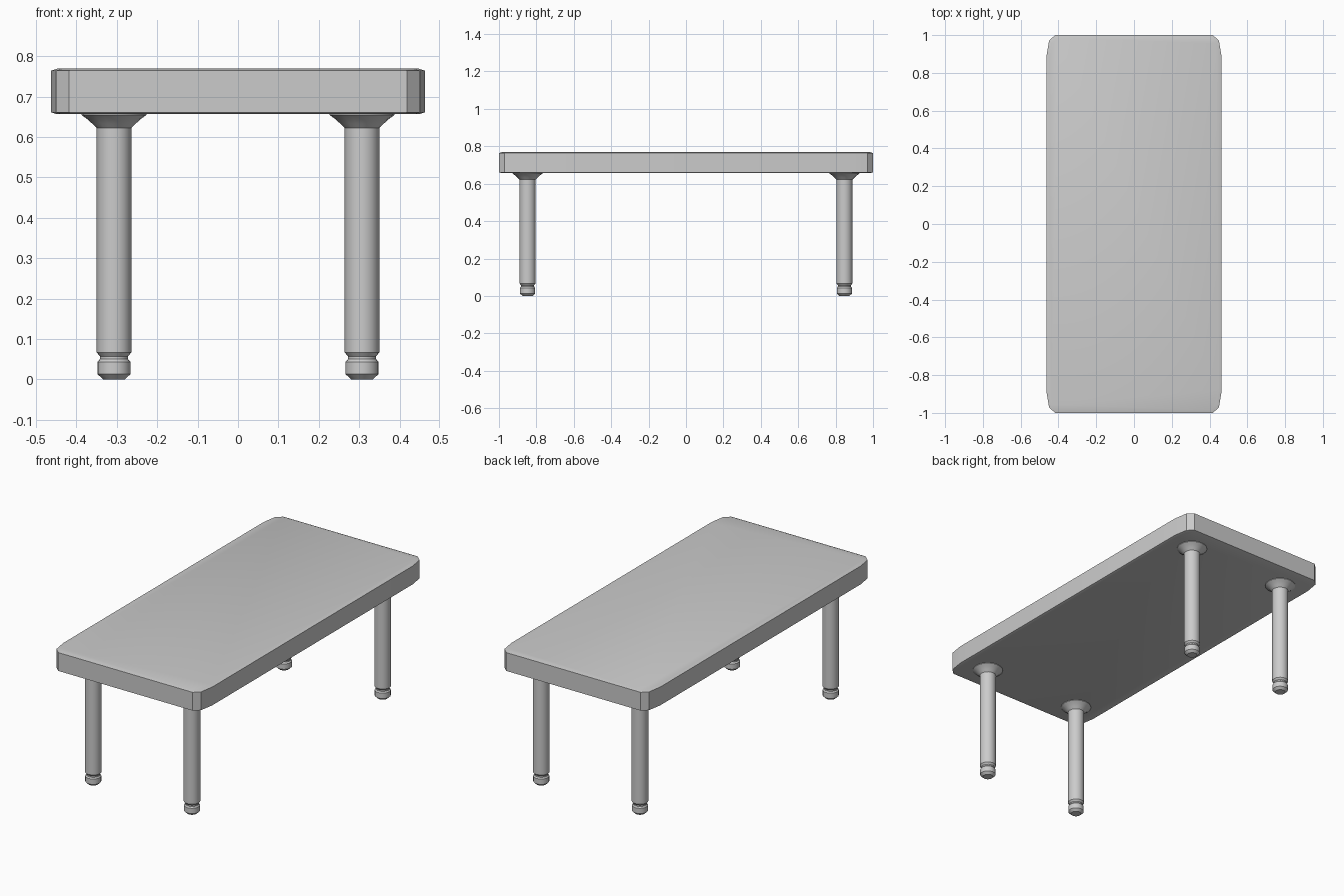
import bpy, bmesh, math

cube = bpy.data.objects.get("Cube")
if cube:
    bpy.data.objects.remove(cube, do_unlink=True)

grey = bpy.data.materials.new("light_grey")
grey.use_nodes = True
color = (0.6, 0.6, 0.6, 1)
grey.diffuse_color = color
grey.node_tree.nodes["Principled BSDF"].inputs["Base Color"].default_value = color


def loft(name, rings, location=(0, 0, 0), angle=35):
    """Skin a stack of equal-length rings and cap both ends."""
    bm = bmesh.new()
    loops = [[bm.verts.new(p) for p in ring] for ring in rings]
    n = len(loops[0])
    for low, high in zip(loops, loops[1:]):
        for i in range(n):
            j = (i + 1) % n
            bm.faces.new((low[i], low[j], high[j], high[i]))
    bm.faces.new(loops[0][::-1])
    bm.faces.new(loops[-1])
    bmesh.ops.recalc_face_normals(bm, faces=bm.faces[:])
    mesh = bpy.data.meshes.new(name)
    bm.to_mesh(mesh)
    bm.free()
    mesh.materials.append(grey)
    obj = bpy.data.objects.new(name, mesh)
    obj.location = location
    bpy.context.collection.objects.link(obj)
    bpy.ops.object.select_all(action='DESELECT')
    obj.select_set(True)
    bpy.context.view_layer.objects.active = obj
    bpy.ops.object.shade_smooth_by_angle(angle=math.radians(angle))
    return obj


# Table top: clipped corners and slim chamfered rims
corner = [(0.463, 0.89), (0.45, 0.97), (0.418, 1.0)]
outline = (corner + [(-x, y) for x, y in reversed(corner)]
           + [(-x, -y) for x, y in corner]
           + [(x, -y) for x, y in reversed(corner)])


def slab_ring(z, inset):
    sx, sy = 1 - inset / 0.463, 1 - inset
    return [(x * sx, y * sy, z) for x, y in outline]


loft("table_top", [slab_ring(0.657, 0.012), slab_ring(0.661, 0),
                   slab_ring(0.764, 0), slab_ring(0.769, 0.015)], angle=30)

# Turned legs: foot, groove, straight shaft and flared collar (radius, height)
profile = [(0.027, 0), (0.041, 0.013), (0.041, 0.043), (0.035, 0.050),
           (0.035, 0.057), (0.043, 0.067), (0.043, 0.622), (0.054, 0.633),
           (0.066, 0.644), (0.080, 0.654), (0.080, 0.659)]
SIDES = 20
rings = [[(r * math.cos(math.tau * i / SIDES), r * math.sin(math.tau * i / SIDES), z)
          for i in range(SIDES)] for r, z in profile]
for end, y in (("front", -0.847), ("back", 0.847)):
    for side, x in (("left", 0.307), ("right", -0.307)):
        loft(f"{end}_{side}_leg", rings, (x, y, 0))
